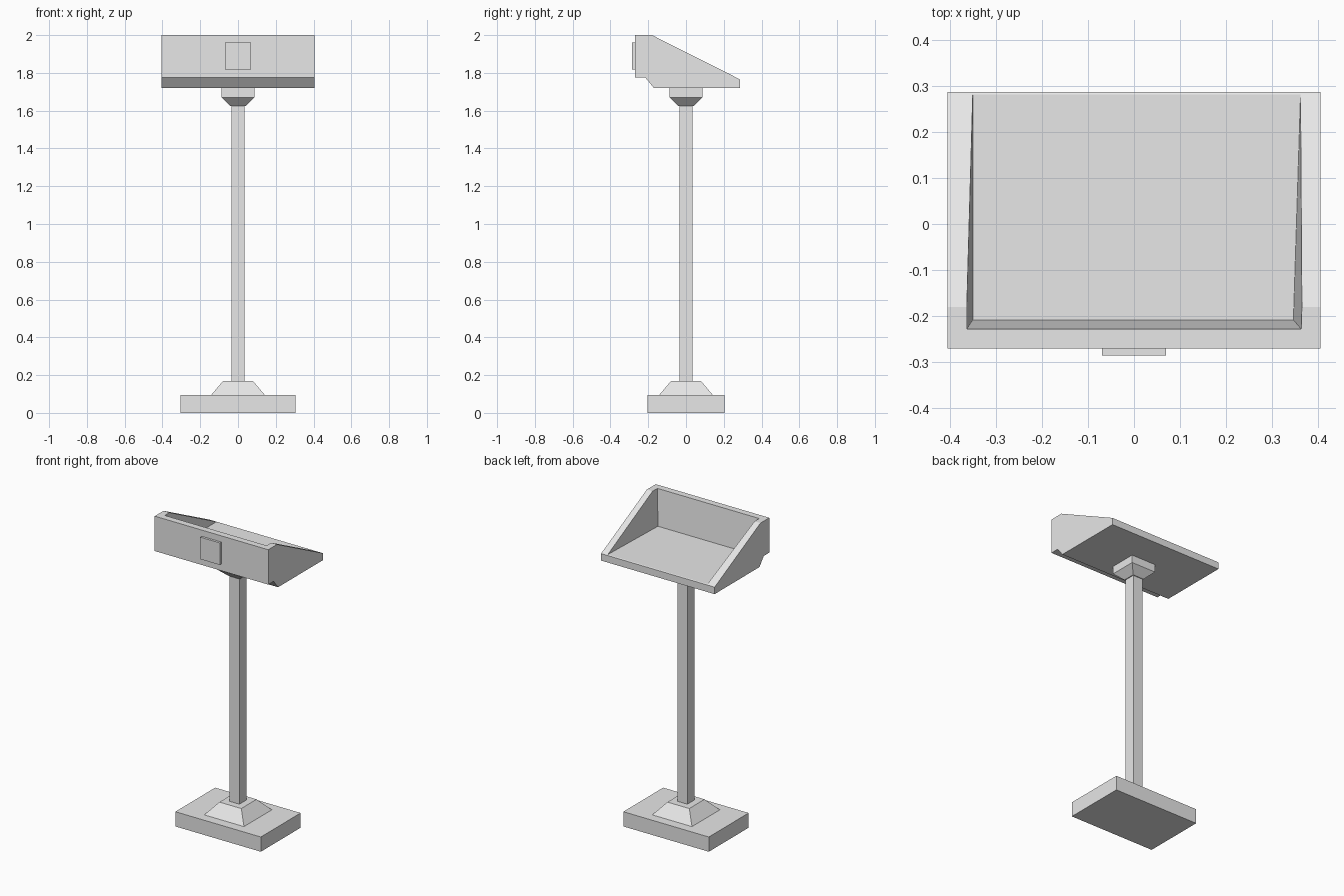
import bpy, bmesh

cube = bpy.data.objects.get("Cube")
if cube:
    bpy.data.objects.remove(cube, do_unlink=True)

# Single flat grey
grey = bpy.data.materials.new("light_grey")
grey.use_nodes = True
COLOUR = (0.8, 0.8, 0.8, 1)
grey.diffuse_color = COLOUR
grey.node_tree.nodes["Principled BSDF"].inputs["Base Color"].default_value = COLOUR


def loft(name, *loops):
    """Closed solid joining matching loops of points."""
    bm = bmesh.new()
    rings = [[bm.verts.new(p) for p in loop] for loop in loops]
    bm.faces.new(rings[0])
    bm.faces.new(rings[-1])
    n = len(rings[0])
    for a, b in zip(rings, rings[1:]):
        for i in range(n):
            j = (i + 1) % n
            bm.faces.new((a[i], a[j], b[j], b[i]))
    bmesh.ops.recalc_face_normals(bm, faces=bm.faces)
    mesh = bpy.data.meshes.new(name)
    bm.to_mesh(mesh)
    bm.free()
    mesh.materials.append(grey)
    obj = bpy.data.objects.new(name, mesh)
    bpy.context.collection.objects.link(obj)
    return obj


def rect(hx, hy, z, y=0.0):
    return [(sx * hx, y + sy * hy, z) for sx, sy in ((-1, -1), (1, -1), (1, 1), (-1, 1))]


# Stand: slab, tapered foot, square post and flared collar
loft("base_slab", rect(0.305, 0.203, 0), rect(0.305, 0.203, 0.095))
loft("post_foot", rect(0.142, 0.142, 0.095), rect(0.078, 0.078, 0.17))
loft("post", rect(0.035, 0.035, 0.17), rect(0.035, 0.035, 1.63))
loft("top_collar", rect(0.04, 0.04, 1.625), rect(0.087, 0.087, 1.67), rect(0.087, 0.087, 1.72))

# Head: side profile swept across the width
profile = [(-0.27, 2.0), (-0.18, 2.0), (0.287, 1.765), (0.287, 1.72),
           (-0.17, 1.72), (-0.215, 1.775), (-0.27, 1.775)]
head = loft("reading_head", *[[(x, y, z) for y, z in profile] for x in (-0.405, 0.405)])

# Tapered tray hollow, open toward the back
floor = [(-0.35, -0.208), (0.346, -0.208), (0.363, 0.33), (-0.35, 0.33)]
lean = [(-0.013, -0.02), (0.017, -0.02), (0.017, 0), (-0.013, 0)]
K = 1.5
cutter = loft("tray_cutter",
              [(x, y, 1.768) for x, y in floor],
              [(x + dx * K, y + dy * K, 1.768 + 0.232 * K)
               for (x, y), (dx, dy) in zip(floor, lean)])
cutter.hide_render = True
cut = head.modifiers.new("tray", 'BOOLEAN')
cut.operation = 'DIFFERENCE'
cut.solver = 'EXACT'
cut.object = cutter
bpy.context.view_layer.objects.active = head
bpy.ops.object.modifier_apply(modifier=cut.name)
bpy.data.objects.remove(cutter, do_unlink=True)

# Raised square plate on the front
loft("front_plate", rect(0.07, 0.0075, 1.818, -0.2775), rect(0.07, 0.0075, 1.96, -0.2775))
